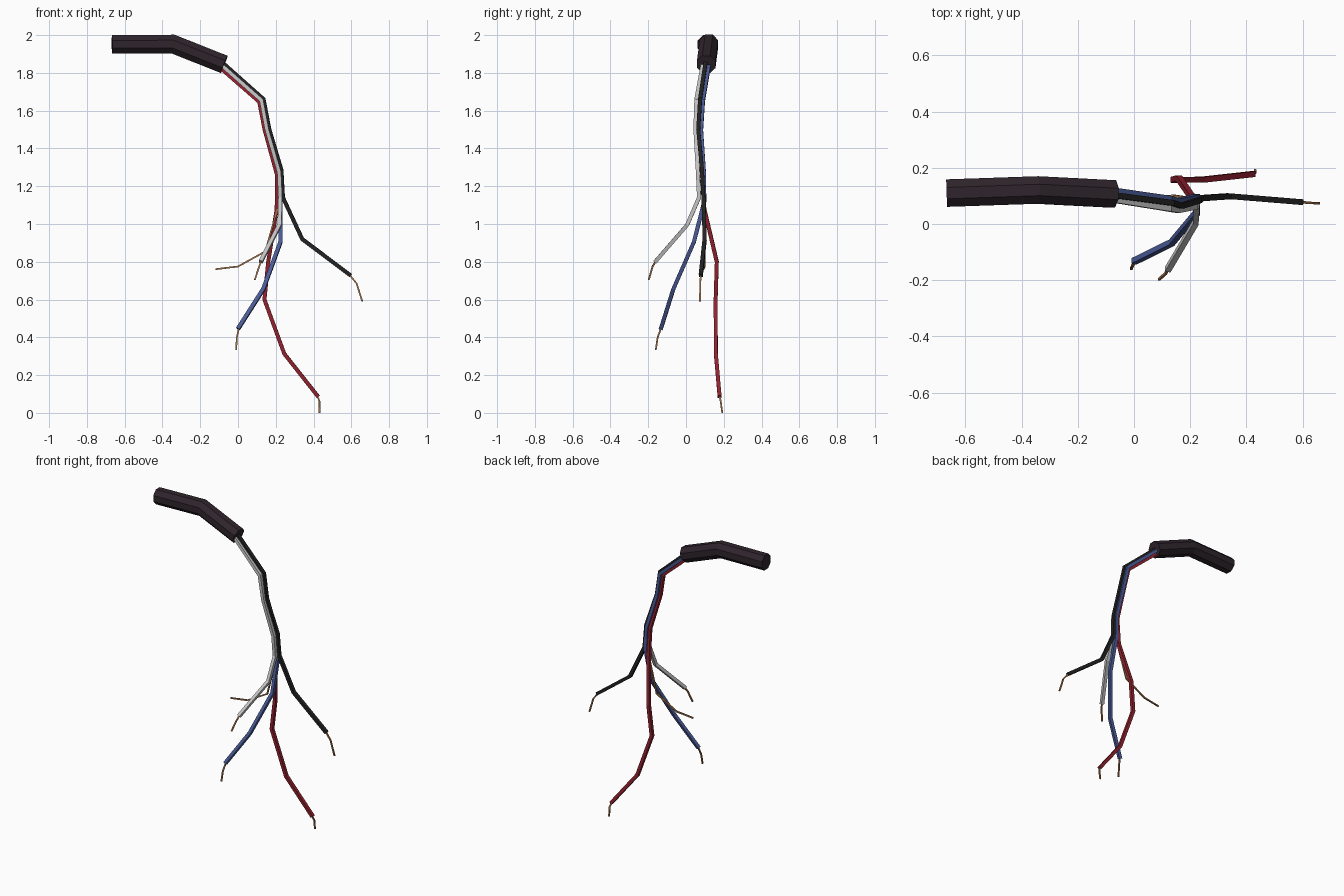
import bpy, bmesh, math
from mathutils import Vector


def material(name, rgb):
    m = bpy.data.materials.new(name)
    m.diffuse_color = (*rgb, 1)
    return m


SHEATH = material("sheath_dark", (0.028, 0.018, 0.025))
RED = material("wire_red", (0.29, 0.016, 0.028))
BLACK = material("wire_black", (0.016, 0.016, 0.016))
GREY = material("wire_grey", (0.56, 0.56, 0.56))
BLUE = material("wire_blue", (0.068, 0.105, 0.31))
COPPER = material("copper", (0.42, 0.20, 0.085))


def tube(name, pts, r, sides, mat):
    """Capped faceted prism swept along a polyline with mitred corners."""
    pts = [Vector(p) for p in pts]
    dirs = [(b - a).normalized() for a, b in zip(pts, pts[1:])]
    d = dirs[0]
    ref = Vector((0, 1, 0))
    u = (ref - d * ref.dot(d)).normalized()
    v = d.cross(u)
    ring = []
    for i in range(sides):
        a = 2 * math.pi * (i + 0.5) / sides
        ring.append(pts[0] + (u * math.cos(a) + v * math.sin(a)) * r)
    bm = bmesh.new()
    prev = first = [bm.verts.new(p) for p in ring]
    for k, d in enumerate(dirs):
        n = (d + dirs[min(k + 1, len(dirs) - 1)]).normalized()
        end = pts[k + 1]
        ring = [p + d * ((end - p).dot(n) / d.dot(n)) for p in ring]
        cur = [bm.verts.new(p) for p in ring]
        for i in range(sides):
            j = (i + 1) % sides
            bm.faces.new((prev[i], prev[j], cur[j], cur[i]))
        prev = cur
    bm.faces.new(first[::-1])
    bm.faces.new(prev)
    bmesh.ops.recalc_face_normals(bm, faces=bm.faces)
    me = bpy.data.meshes.new(name)
    bm.to_mesh(me)
    bm.free()
    me.materials.append(mat)
    ob = bpy.data.objects.new(name, me)
    bpy.context.collection.objects.link(ob)
    return ob


# Thick outer cable sheath
tube("cable_sheath", [(-0.667, 0.11, 1.951), (-0.345, 0.121, 1.953), (-0.073, 0.107, 1.845)],
     0.053, 8, SHEATH)

# Insulated wires: path of the insulation, then path of the bare tip
wires = {
    "red": (RED,
            [(-0.1, 0.108, 1.832), (0.113, 0.078, 1.646), (0.141, 0.068, 1.5), (0.207, 0.085, 1.26),
             (0.205, 0.097, 1.08), (0.16, 0.163, 0.80), (0.14, 0.157, 0.60), (0.245, 0.158, 0.313),
             (0.425, 0.178, 0.085)],
            [(0.432, 0.184, 0.06), (0.431, 0.192, 0.0)]),
    "black": (BLACK,
              [(-0.09, 0.105, 1.862), (0.135, 0.075, 1.662), (0.166, 0.065, 1.5), (0.23, 0.085, 1.285),
               (0.238, 0.092, 1.14), (0.34, 0.099, 0.92), (0.597, 0.078, 0.727)],
              [(0.628, 0.075, 0.685), (0.658, 0.074, 0.59)]),
    "grey": (GREY,
             [(-0.095, 0.09, 1.848), (0.124, 0.055, 1.655), (0.153, 0.05, 1.5), (0.218, 0.063, 1.275),
              (0.224, 0.069, 1.14), (0.22, 0.006, 0.995), (0.12, -0.163, 0.80)],
             [(0.112, -0.177, 0.775), (0.089, -0.197, 0.705)]),
    "blue": (BLUE,
             [(-0.095, 0.122, 1.848), (0.126, 0.09, 1.655), (0.155, 0.08, 1.5), (0.22, 0.095, 1.275),
              (0.225, 0.097, 1.12), (0.225, 0.042, 0.905), (0.134, -0.067, 0.655),
              (0.0, -0.133, 0.445)],
             [(-0.006, -0.15, 0.40), (-0.01, -0.16, 0.333)]),
}
for colour, (mat, path, tip) in wires.items():
    tube(colour + "_wire", path, 0.0145, 4, mat)
    start = Vector(path[-1])
    start += (Vector(path[-2]) - start).normalized() * 0.01
    tube(colour + "_wire_bare_tip", [start] + tip, 0.006, 4, COPPER)

# Bare ground wire inside the bundle
tube("ground_wire", [(-0.095, 0.107, 1.848), (0.125, 0.074, 1.655), (0.154, 0.066, 1.5),
                     (0.218, 0.08, 1.27), (0.214, 0.09, 1.1), (0.145, 0.1, 0.855),
                     (0.0, 0.098, 0.775), (-0.118, 0.092, 0.761)], 0.006, 4, COPPER)
